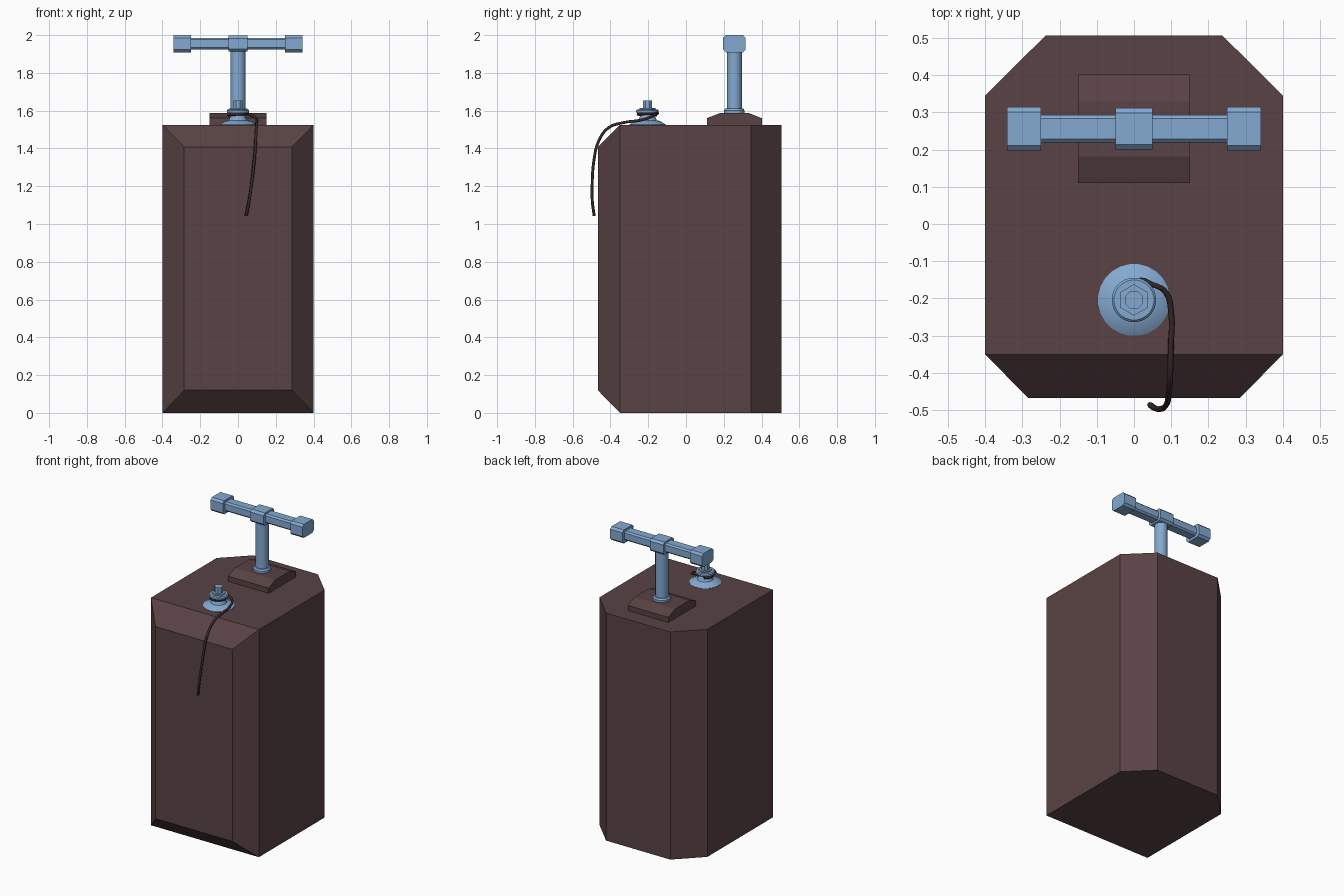
import bpy, bmesh
from math import sin, cos, pi, radians

if "Cube" in bpy.data.objects:
    bpy.data.objects.remove(bpy.data.objects["Cube"])


def material(name, rgb):
    m = bpy.data.materials.new(name)
    m.diffuse_color = (*rgb, 1)
    m.use_nodes = True
    m.node_tree.nodes["Principled BSDF"].inputs["Base Color"].default_value = m.diffuse_color
    return m


BROWN = material("dark_brown", (0.10, 0.055, 0.058))
BLUE = material("steel_blue", (0.23, 0.40, 0.64))
DARK = material("cable_dark", (0.04, 0.022, 0.022))


def mesh_object(name, verts, faces, mat, smooth=None):
    me = bpy.data.meshes.new(name)
    me.from_pydata(verts, [], faces)
    bm = bmesh.new()
    bm.from_mesh(me)
    bmesh.ops.recalc_face_normals(bm, faces=bm.faces)
    bm.to_mesh(me)
    bm.free()
    ob = bpy.data.objects.new(name, me)
    bpy.context.collection.objects.link(ob)
    me.materials.append(mat)
    if smooth:
        bpy.ops.object.select_all(action='DESELECT')
        ob.select_set(True)
        bpy.context.view_layer.objects.active = ob
        bpy.ops.object.shade_smooth_by_angle(angle=radians(smooth))
    return ob


def loft(name, rings, mat, smooth=None):
    """Skin equal-length rings and cap both ends."""
    n = len(rings[0])
    faces = [(k * n + i, k * n + (i + 1) % n, (k + 1) * n + (i + 1) % n, (k + 1) * n + i)
             for k in range(len(rings) - 1) for i in range(n)]
    last = (len(rings) - 1) * n
    faces += [tuple(range(n)), tuple(range(last, last + n))]
    return mesh_object(name, [v for r in rings for v in r], faces, mat, smooth)


def lathe(name, x, y, profile, sides, mat, smooth=30):
    rings = [[(x + r * cos(2 * pi * (i + .5) / sides), y + r * sin(2 * pi * (i + .5) / sides), z)
              for i in range(sides)] for r, z in profile]
    return loft(name, rings, mat, smooth)


def block(name, x, y, z, bevel, mat):
    """Bar along x between (min, max) pairs, with its four long edges bevelled."""
    (y0, y1), (z0, z1), b = y, z, bevel
    section = [(y0 + b, z0), (y1 - b, z0), (y1, z0 + b), (y1, z1 - b),
               (y1 - b, z1), (y0 + b, z1), (y0, z1 - b), (y0, z0 + b)]
    return loft(name, [[(px, py, pz) for py, pz in section] for px in x], mat)


# Casing: prism with chamfered back corners and a bevelled front panel
outline = [(-.4, -.35), (.4, -.35), (.4, .345), (.238, .506), (-.238, .506), (-.4, .345)]
H = 1.525
verts = [(x, y, z) for z in (0, H) for x, y in outline]
verts += [(-.285, -.467, .12), (.285, -.467, .12), (.285, -.467, 1.407), (-.285, -.467, 1.407)]
faces = [tuple(range(6)), tuple(range(6, 12))]
faces += [(i, (i + 1) % 6, (i + 1) % 6 + 6, i + 6) for i in range(1, 6)]
front = (0, 1, 7, 6)
faces += [(front[i], front[(i + 1) % 4], 12 + (i + 1) % 4, 12 + i) for i in range(4)]
faces.append((12, 13, 14, 15))
mesh_object("casing", verts, faces, BROWN)

# Plunger mounting plate with an arched top
CY = .256
plate = [(-.146, 1.52), (.146, 1.52), (.146, 1.56), (.075, 1.588), (-.075, 1.588), (-.146, 1.56)]
loft("plunger_plate", [[(x, CY + y, z) for y, z in plate] for x in (-.15, .15)], BROWN)

# Plunger shaft and its collar
lathe("plunger_shaft", 0, CY, [(.04, 1.57), (.04, 1.94)], 16, BLUE)
lathe("plunger_collar", 0, CY, [(.055, 1.57), (.055, 1.602), (.048, 1.612)], 16, BLUE)

# T handle: bar, centre block, end grips
block("handle_bar", (-.27, .27), (CY - .037, CY + .037), (1.924, 1.986), .01, BLUE)
block("handle_centre", (-.05, .05), (CY - .056, CY + .056), (1.913, 1.997), .014, BLUE)
for side, name in ((-1, "left_grip"), (1, "right_grip")):
    block(name, (side * .25, side * .341), (CY - .059, CY + .059), (1.909, 2.0), .014, BLUE)

# Cable terminal: flared base, neck, washer, hex nut and stud
TY = -.204
lathe("terminal_base", 0, TY, [(.097, 1.52), (.097, 1.527), (.066, 1.546), (.05, 1.548),
                               (.036, 1.578), (.036, 1.59)], 24, BLUE)
lathe("terminal_washer", 0, TY, [(.056, 1.586), (.06, 1.592), (.06, 1.6), (.054, 1.606)], 24, BLUE)
lathe("terminal_nut", 0, TY, [(.042, 1.6), (.042, 1.613)], 6, BLUE)
lathe("terminal_stud", 0, TY, [(.026, 1.6), (.026, 1.654)], 8, BLUE)

# Cable: one turn round the neck, then draped over the front
loop = [(.05 * cos(a), TY + .05 * sin(a), 1.575 + .012 * k / 10)
        for k in range(11) for a in [radians(75 - 320 + 32 * k)]]
drape = [(.05, -.163, 1.583), (.085, -.183, 1.568), (.1, -.24, 1.55), (.099, -.33, 1.537),
         (.097, -.41, 1.51), (.093, -.462, 1.44), (.086, -.487, 1.34), (.07, -.497, 1.2),
         (.058, -.496, 1.12), (.043, -.486, 1.043)]
curve = bpy.data.curves.new("cable", 'CURVE')
curve.dimensions = '3D'
curve.bevel_depth = .008
curve.bevel_resolution = 1
curve.resolution_u = 4
curve.use_fill_caps = True
spline = curve.splines.new('BEZIER')
path = loop + drape
spline.bezier_points.add(len(path) - 1)
for p, co in zip(spline.bezier_points, path):
    p.co = co
    p.handle_left_type = p.handle_right_type = 'AUTO'
curve.materials.append(DARK)
bpy.context.collection.objects.link(bpy.data.objects.new("cable", curve))
